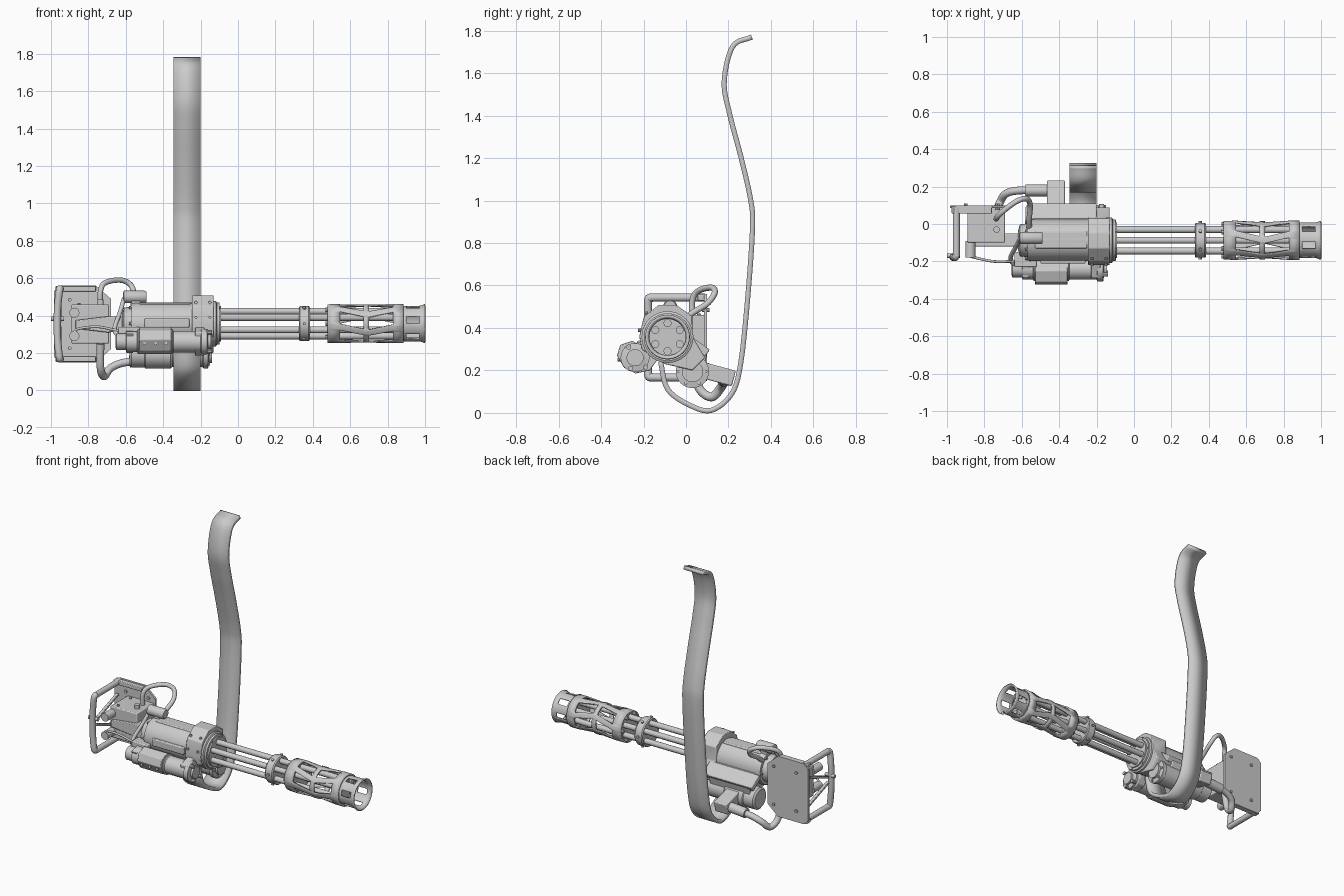
import bpy, bmesh
from math import sin, cos, pi, radians
from mathutils import Vector, Matrix

if "Cube" in bpy.data.objects:
    bpy.data.objects.remove(bpy.data.objects["Cube"])

AY, AZ = -0.087, 0.357          # barrel axis


def finish(name, bm, solid=0, bevel=0):
    bmesh.ops.recalc_face_normals(bm, faces=bm.faces)
    me = bpy.data.meshes.new(name)
    bm.to_mesh(me)
    bm.free()
    ob = bpy.data.objects.new(name, me)
    bpy.context.collection.objects.link(ob)
    if solid:
        m = ob.modifiers.new("thickness", 'SOLIDIFY')
        m.thickness, m.offset = solid, 0
    if bevel:
        m = ob.modifiers.new("edge", 'BEVEL')
        m.width, m.segments = bevel, 2
    return ob


def lathe(name, prof, y=AY, z=AZ, n=40, a0=0):
    """Revolve (x, radius) pairs around a line along x, with closed ends."""
    bm = bmesh.new()
    rows = [[bm.verts.new((x, y + r * cos(a0 + 2 * pi * i / n), z + r * sin(a0 + 2 * pi * i / n)))
             for i in range(n)] for x, r in prof]
    for p, q in zip(rows, rows[1:]):
        for i in range(n):
            bm.faces.new((p[i], p[(i + 1) % n], q[(i + 1) % n], q[i]))
    bm.faces.new(rows[0])
    bm.faces.new(rows[-1])
    return finish(name, bm)


def prism(name, pts, lo, hi, axis='X', bevel=0):
    """Extrude a polygon: (y, z) points along x, or (x, z) points along y."""
    bm = bmesh.new()
    co = (lambda p, d: (d, p[0], p[1])) if axis == 'X' else (lambda p, d: (p[0], d, p[1]))
    f = bm.faces.new([bm.verts.new(co(p, lo)) for p in pts])
    ext = bmesh.ops.extrude_face_region(bm, geom=[f])['geom']
    move = Vector((hi - lo, 0, 0) if axis == 'X' else (0, hi - lo, 0))
    bmesh.ops.translate(bm, vec=move, verts=[v for v in ext if isinstance(v, bmesh.types.BMVert)])
    return finish(name, bm, bevel=bevel)


def box(name, x, y, z, bevel=0.006, roll=0):
    bm = bmesh.new()
    size = Vector((x[1] - x[0], y[1] - y[0], z[1] - z[0]))
    mid = Vector((x[0] + x[1], y[0] + y[1], z[0] + z[1])) / 2
    bmesh.ops.create_cube(bm, size=1, matrix=Matrix.Translation(mid) @ Matrix.Rotation(radians(roll), 4, 'X')
                          @ Matrix.Diagonal((*size, 1)))
    return finish(name, bm, bevel=bevel)


def rod(name, a, b, r, n=20):
    a, b = Vector(a), Vector(b)
    bm = bmesh.new()
    mat = Matrix.Translation((a + b) / 2) @ (b - a).to_track_quat('Z', 'Y').to_matrix().to_4x4()
    bmesh.ops.create_cone(bm, cap_ends=True, segments=n, radius1=r, radius2=r, depth=(b - a).length, matrix=mat)
    return finish(name, bm)


def smooth_path(pts, k=8):
    """Catmull-Rom samples through the points."""
    p = [Vector(q) for q in pts]
    p = [2 * p[0] - p[1]] + p + [2 * p[-1] - p[-2]]
    out = []
    for a, b, c, d in zip(p, p[1:], p[2:], p[3:]):
        for i in range(k):
            t = i / k
            out.append((2 * b + (c - a) * t + (2 * a - 5 * b + 4 * c - d) * t * t
                        + (3 * b - a - 3 * c + d) * t ** 3) / 2)
    return out + [p[-2]]


def hose(name, pts, r):
    cu = bpy.data.curves.new(name, 'CURVE')
    cu.dimensions, cu.bevel_depth, cu.bevel_resolution, cu.use_fill_caps = '3D', r, 4, True
    path = smooth_path(pts)
    sp = cu.splines.new('POLY')
    sp.points.add(len(path) - 1)
    for s, q in zip(sp.points, path):
        s.co = (*q, 1)
    ob = bpy.data.objects.new(name, cu)
    bpy.context.collection.objects.link(ob)


def slotted_tube(name, rows, slots, n=72, period=12, web=4, thick=0.01):
    """Tube from (x, radius, twist) rows; faces of the slot rows are opened between webs."""
    bm = bmesh.new()
    v = [[bm.verts.new((x, AY + r * cos(2 * pi * i / n + t), AZ + r * sin(2 * pi * i / n + t)))
          for i in range(n)] for x, r, t in rows]
    for j in range(len(rows) - 1):
        for i in range(n):
            if j in slots and i % period >= web:
                continue
            k = (i + 1) % n
            bm.faces.new((v[j][i], v[j][k], v[j + 1][k], v[j + 1][i]))
    return finish(name, bm, solid=thick)


# Ammunition belt
belt = smooth_path([(0, .31, 1.77), (0, .22, 1.725), (0, .18, 1.56), (0, .205, 1.41), (0, .26, 1.2),
                    (0, .305, 1.0), (0, .313, .865), (0, .29, .535), (0, .257, .23), (0, .215, .09),
                    (0, .12, .0125), (0, .02, .035), (0, -.085, .11), (0, -.12, .24)])
bm = bmesh.new()
sides = [[bm.verts.new((x, p.y, p.z)) for p in belt] for x in (-.345, -.2)]
for i in range(len(belt) - 1):
    bm.faces.new((sides[0][i], sides[0][i + 1], sides[1][i + 1], sides[1][i]))
finish("ammo_belt", bm, solid=.024)

# Barrels, clamp and muzzle
for i in range(6):
    a = pi / 2 + i * pi / 3
    rod("barrel", (-.12, AY + .066 * cos(a), AZ + .066 * sin(a)), (.88, AY + .066 * cos(a), AZ + .066 * sin(a)), .0185)
    b = a + pi / 6
    rod("clamp_bolt", (.355, AY + .08 * cos(b), AZ + .08 * sin(b)), (.355, AY + .102 * cos(b), AZ + .102 * sin(b)), .009, 8)
    rod("collar_bolt", (.468, AY + .085 * cos(b), AZ + .085 * sin(b)), (.49, AY + .085 * cos(b), AZ + .085 * sin(b)), .012, 8)
    rod("hub_bolt", (-.11, AY + .1 * cos(b), AZ + .1 * sin(b)), (-.095, AY + .1 * cos(b), AZ + .1 * sin(b)), .008, 8)
lathe("barrel_clamp", [(.325, .088), (.332, .093), (.378, .093), (.385, .088)])
lathe("muzzle_collar", [(.48, .085), (.485, .096), (.535, .096), (.54, .09)])
lathe("muzzle_disc", [(.845, .09), (.87, .09)])
slotted_tube("flash_cage", [(.48, .098, 0), (.545, .1, 0), (.67, .097, .3), (.70, .097, .34),
                            (.83, .1, .04), (.885, .1, .04)], (1, 3))
slotted_tube("muzzle_ring", [(.885, .09, 0), (.90, .09, 0), (.97, .09, 0), (.98, .092, 0), (1.0, .1, 0)],
             (1,), web=7)

# Front housing
lathe("barrel_hub", [(-.15, .122), (-.118, .122), (-.113, .112), (-.1, .112), (-.1, .095), (-.09, .095)])
prism("front_housing", [(-.13, .508), (-.045, .508), (.03, .455), (.03, .36), (.09, .26), (.03, .2),
                        (-.1, .23), (-.21, .3), (-.22, .36), (-.2, .45)], -.245, -.13, bevel=.005)
for z in (.39, .47):
    for x in (-.225, -.15):
        rod("housing_bolt", (x, -.18 if z > .45 else -.2, z), (x, -.225 if z < .45 else -.19, z), .008, 8)

# Receiver
lathe("receiver", [(-.62, .05), (-.61, .085), (-.57, .09), (-.57, .108), (-.54, .112), (-.24, .112)], n=32)
box("receiver_top_rail", (-.53, -.25), (-.13, -.04), (.445, .468))
box("receiver_side_rail", (-.5, -.26), (-.212, -.19), (.335, .385))
prism("receiver_lower", [(-.19, .36), (.02, .36), (.1, .28), (.08, .2), (-.08, .24), (-.17, .29)], -.54, -.24, bevel=.006)
box("receiver_back_rail", (-.57, -.2), (.01, .11), (.29, .33), roll=-35)
for i in range(6):
    a = i * pi / 3
    rod("receiver_bolt", (-.582, AY + .098 * cos(a), AZ + .098 * sin(a)), (-.56, AY + .098 * cos(a), AZ + .098 * sin(a)), .008, 8)

# Feeder drum and its connector
lathe("feeder", [(-.58, .06), (-.57, .072), (-.5, .072), (-.495, .078), (-.36, .078), (-.35, .07),
                 (-.19, .07), (-.185, .078), (-.16, .078), (-.155, .05), (-.14, .05)], .03, .195, 32)
for i in range(6):
    a = i * pi / 3
    rod("feeder_bolt", (-.165, .03 + .063 * cos(a), .195 + .063 * sin(a)), (-.15, .03 + .063 * cos(a), .195 + .063 * sin(a)), .008, 8)
box("feeder_connector", (-.465, -.37), (.07, .228), (.145, .22), roll=-15)

# Drive motor
MY, MZ = -.24, .26
lathe("drive_motor", [(-.655, .03), (-.65, .045), (-.6, .045), (-.595, .056), (-.54, .056), (-.535, .066), (-.35, .066),
                      (-.345, .058), (-.2, .058), (-.195, .068), (-.165, .068), (-.16, .04), (-.145, .04)], MY, MZ, 24)
prism("motor_cover", [(-.31, .32), (-.25, .34), (-.2, .3), (-.23, .2), (-.29, .21), (-.325, .27)], -.53, -.355, bevel=.004)
prism("motor_front_bracket", [(-.29, .31), (-.19, .345), (-.1, .3), (-.17, .2), (-.24, .185), (-.28, .22)], -.23, -.18, bevel=.004)
prism("motor_rear_bracket", [(-.29, .3), (-.19, .33), (-.12, .3), (-.17, .21), (-.24, .2)], -.6, -.56, bevel=.004)
for x in (-.5, -.44, -.385):
    rod("cover_bolt", (x, -.3, .25), (x, -.322, .25), .009, 8)
for x, y, z in ((-.17, -.27, .31), (-.17, -.19, .215), (-.17, -.26, .21)):
    rod("motor_bolt", (x, y, z), (x + .03, y, z), .012, 10)
box("motor_terminal", (-.64, -.52), (-.23, -.15), (.29, .34))

# Upper sensor cylinder
lathe("top_canister", [(-.615, .02), (-.61, .033), (-.5, .033), (-.49, .028)], -.075, .5, 24)
box("canister_mount", (-.57, -.52), (-.1, -.05), (.45, .49))

# Rear plate and grip frame
c, x0, x1, z0, z1 = .03, -.985, -.68, .15, .56
prism("rear_plate", [(x0 + c, z0), (-.76, z0), (x1, .22), (x1, .49), (-.76, z1), (x0 + c, z1),
                     (x0, z1 - c), (x0, z0 + c)], .085, .1, 'Y')
for s in (-1, 1):
    z = .355 + s * .188
    rod("grip_arm", (-.95, .09, z), (-.95, -.17, z), .019)
    box("plate_flange", (-.975, -.76), (.055, .095), (z - .014, z + .014), .004)
    box("trigger_strut", (-.965, -.945), (-.165, .08), (.347 + s * .06, .363 + s * .06), .003, s * 20)
    rod("button", (-.875, -.09, .353 + s * .062), (-.875, -.18, .353 + s * .062), .027)
    for x in (-.9, -.73):
        rod("plate_bolt", (x, .075, .355 + s * .13), (x, .11, .355 + s * .13), .01, 8)
hose("grip_bar", [(-.95, -.16, .543), (-.955, -.178, .53), (-.965, -.178, .43), (-.965, -.178, .28),
                  (-.955, -.178, .18), (-.95, -.16, .167)], .02)
rod("trigger", (-1.0, -.17, .383), (-.93, -.17, .383), .012, 12)

# Control box and arm to the receiver
box("control_box", (-.89, -.69), (-.1, .09), (.25, .46))
rod("box_knob", (-.735, -.03, .45), (-.735, -.03, .485), .017)
for y in (-.07, .06):
    rod("box_screw", (-.85, y, .455), (-.85, y, .468), .009, 8)
prism("rear_arm", [(-.87, .33), (-.7, .31), (-.58, .315), (-.58, .395), (-.7, .395), (-.87, .375)], -.12, -.05, 'Y', .005)

# Hoses and cables
hose("lower_cable", [(-.46, .18, .155), (-.6, .18, .15), (-.68, .165, .12), (-.715, .12, .075),
                     (-.735, .06, .12), (-.735, .03, .25)], .021)
rod("lower_cable_plug", (-.58, .18, .155), (-.46, .18, .165), .032)
hose("upper_cable", [(-.735, .03, .44), (-.735, .03, .53), (-.71, .06, .575), (-.63, .12, .59), (-.575, .135, .565),
                     (-.555, .1, .515), (-.56, .03, .47), (-.56, -.02, .43)], .0145)
hose("trigger_cable", [(-.88, -.17, .31), (-.85, -.18, .33), (-.75, -.2, .34), (-.65, -.2, .32), (-.6, -.2, .31)], .007)
hose("motor_cable", [(-.64, -.22, .29), (-.66, -.18, .33), (-.63, -.12, .42), (-.61, -.08, .49)], .012)

# Shading
bpy.ops.object.select_all(action='DESELECT')
for ob in bpy.context.scene.objects:
    if ob.type == 'MESH':
        ob.select_set(True)
        bpy.context.view_layer.objects.active = ob
bpy.ops.object.shade_smooth_by_angle(angle=radians(35))
